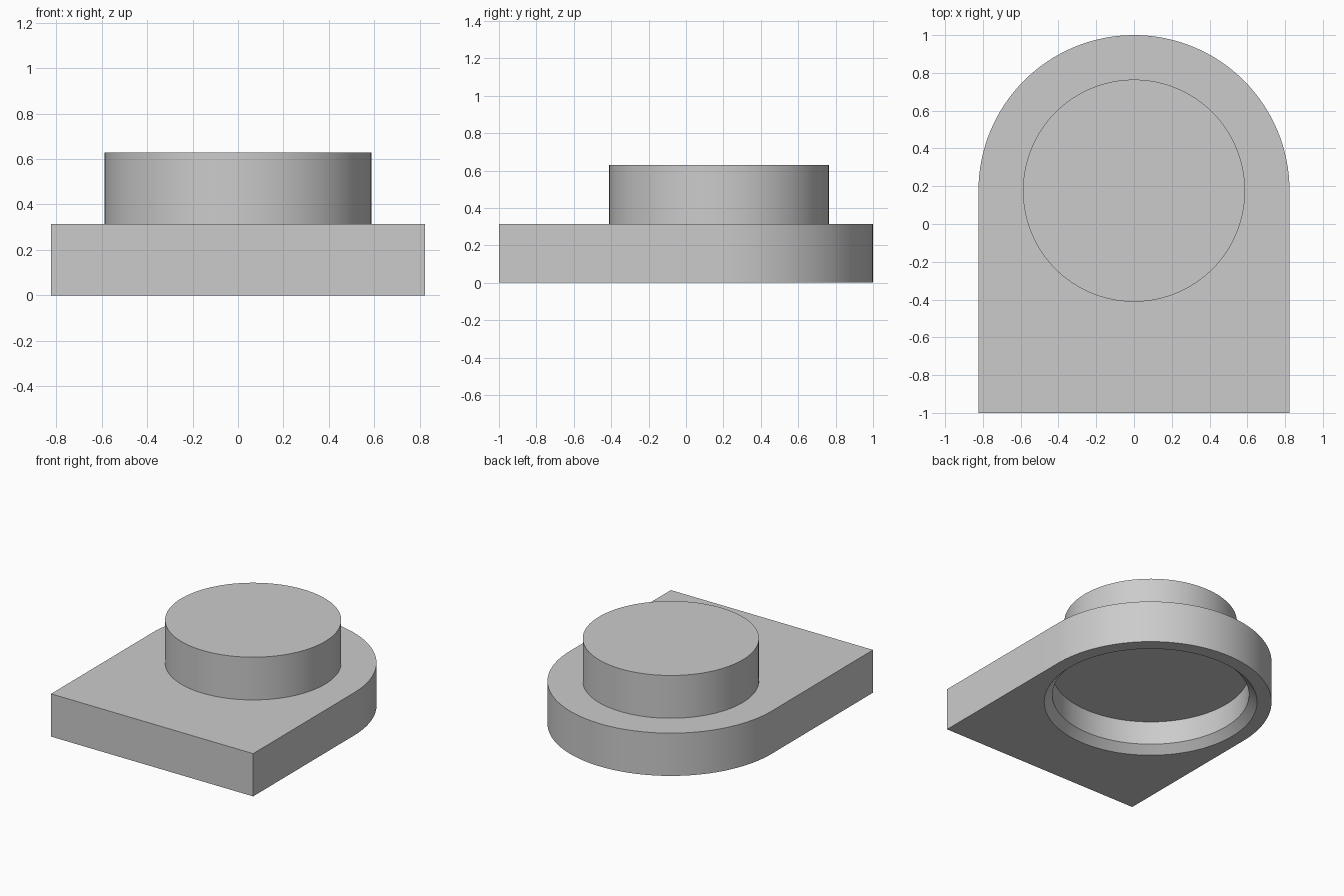
import bpy, bmesh, math

cube = bpy.data.objects.get("Cube")
if cube:
    bpy.data.objects.remove(cube, do_unlink=True)

WIDTH = 0.8235          # half width and radius of the rounded end
CENTRE_Y = 1 - WIDTH    # shared axis of rounded end, boss and recess
PLATE_TOP = 0.315
BOSS_TOP = 0.63
BOSS_RADIUS = 0.588
SEGMENTS = 128

gray = bpy.data.materials.new("plain gray")
gray.use_nodes = True
gray.diffuse_color = (0.6, 0.6, 0.6, 1)
gray.node_tree.nodes["Principled BSDF"].inputs["Base Color"].default_value = gray.diffuse_color


def make_object(name, bm):
    bmesh.ops.recalc_face_normals(bm, faces=bm.faces)
    mesh = bpy.data.meshes.new(name)
    bm.to_mesh(mesh)
    bm.free()
    mesh.materials.append(gray)
    obj = bpy.data.objects.new(name, mesh)
    bpy.context.collection.objects.link(obj)
    return obj


def turned(name, profile):
    """Closed solid of revolution from (radius, height) points."""
    bm = bmesh.new()
    rings = []
    for radius, z in profile:
        angles = [math.tau * i / SEGMENTS for i in range(SEGMENTS)]
        rings.append([bm.verts.new((radius * math.cos(a), CENTRE_Y + radius * math.sin(a), z))
                      for a in angles])
    for low, high in zip(rings, rings[1:]):
        for i in range(SEGMENTS):
            j = (i + 1) % SEGMENTS
            bm.faces.new((low[i], low[j], high[j], high[i]))
    bm.faces.new(rings[0])
    bm.faces.new(rings[-1])
    return make_object(name, bm)


def smooth(obj):
    bpy.ops.object.select_all(action='DESELECT')
    obj.select_set(True)
    bpy.context.view_layer.objects.active = obj
    bpy.ops.object.shade_smooth_by_angle(angle=math.radians(30))


# Base plate: square front, half-round back
bm = bmesh.new()
half = SEGMENTS // 2
outline = [(-WIDTH, -1), (WIDTH, -1)]
outline += [(WIDTH * math.cos(math.pi * i / half), CENTRE_Y + WIDTH * math.sin(math.pi * i / half))
            for i in range(half + 1)]
face = bm.faces.new([bm.verts.new((x, y, 0)) for x, y in outline])
top = bmesh.ops.extrude_face_region(bm, geom=[face])["geom"]
bmesh.ops.translate(bm, vec=(0, 0, PLATE_TOP),
                    verts=[v for v in top if isinstance(v, bmesh.types.BMVert)])
plate = make_object("base_plate", bm)

# Round recess underneath with a chamfered mouth
cutter = turned("recess_cutter", [(0.775, -0.05), (0.67, 0.055), (0.67, 0.23)])
cutter.hide_render = True
cut = plate.modifiers.new("recess", 'BOOLEAN')
cut.operation = 'DIFFERENCE'
cut.solver = 'EXACT'
cut.object = cutter
bpy.context.view_layer.objects.active = plate
bpy.ops.object.modifier_apply(modifier=cut.name)
bpy.data.objects.remove(cutter, do_unlink=True)
smooth(plate)

# Round boss, sunk slightly into the plate
boss = turned("round_boss", [(BOSS_RADIUS, 0.28), (BOSS_RADIUS, BOSS_TOP)])
smooth(boss)
